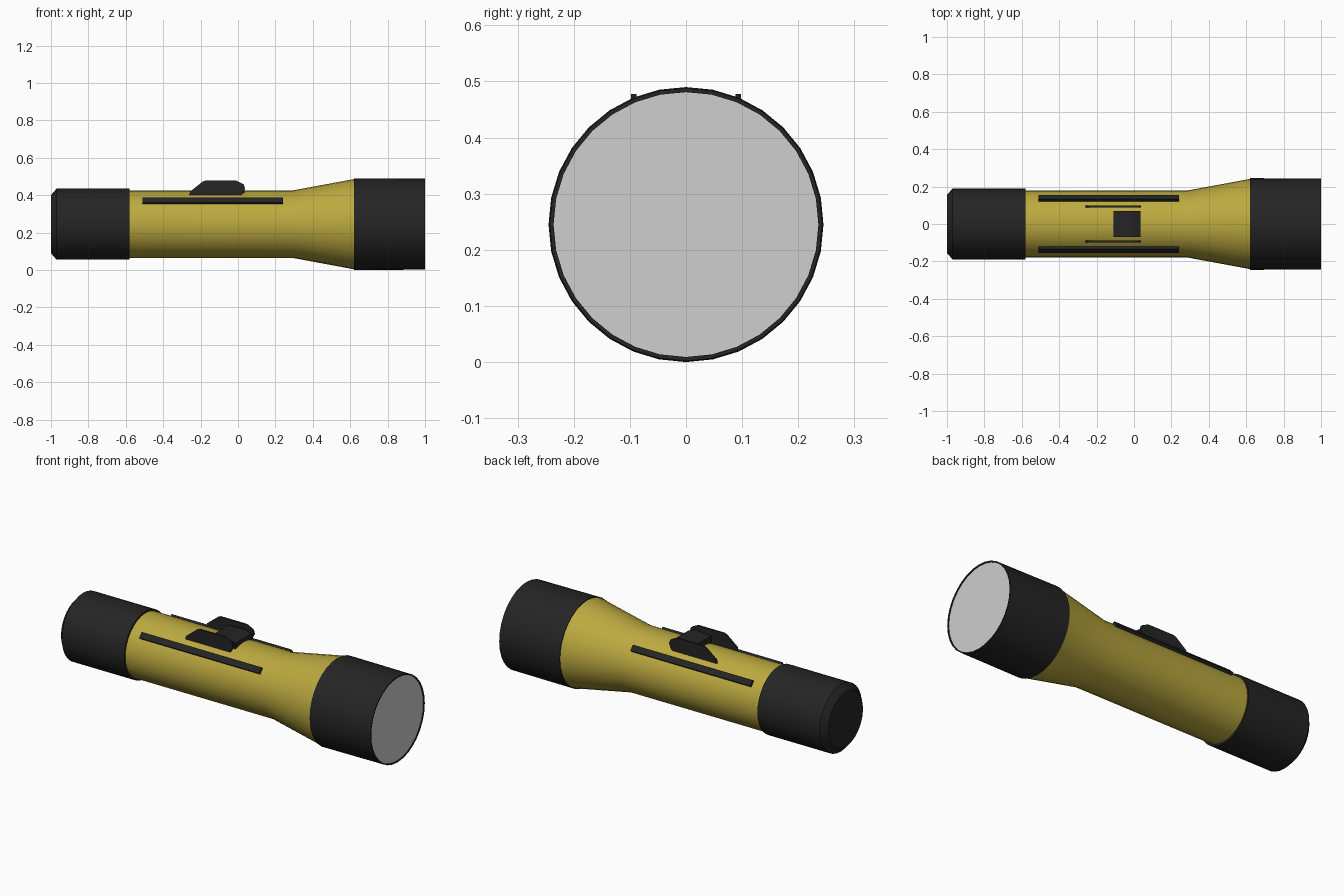
import bpy, bmesh, math

if "Cube" in bpy.data.objects:
    bpy.data.objects.remove(bpy.data.objects["Cube"])

CZ = 0.245      # height of the torch axis
SIDES = 32


def material(name, rgb):
    m = bpy.data.materials.new(name)
    m.diffuse_color = (*rgb, 1)
    m.use_nodes = True
    m.node_tree.nodes["Principled BSDF"].inputs["Base Color"].default_value = m.diffuse_color
    return m


YELLOW = material("yellow plastic", (0.50, 0.40, 0.05))
BLACK = material("black rubber", (0.018, 0.018, 0.018))
LENS = material("lens white", (0.62, 0.62, 0.62))


def finish(name, bm, mat, smooth=False):
    bmesh.ops.recalc_face_normals(bm, faces=bm.faces)
    me = bpy.data.meshes.new(name)
    bm.to_mesh(me)
    bm.free()
    me.materials.append(mat)
    ob = bpy.data.objects.new(name, me)
    bpy.context.collection.objects.link(ob)
    if smooth:
        bpy.context.view_layer.objects.active = ob
        ob.select_set(True)
        bpy.ops.object.shade_smooth_by_angle(angle=math.radians(25))
        ob.select_set(False)
    return ob


def lathe(name, profile, mat):
    """Turn (x, radius) points around the torch axis and cap both ends."""
    bm = bmesh.new()
    rings = []
    for x, r in profile:
        rings.append([bm.verts.new((x, r * math.sin(a), CZ + r * math.cos(a)))
                      for a in (2 * math.pi * i / SIDES for i in range(SIDES))])
    for a, b in zip(rings, rings[1:]):
        for i in range(SIDES):
            j = (i + 1) % SIDES
            bm.faces.new((a[i], a[j], b[j], b[i]))
    bm.faces.new(rings[0])
    bm.faces.new(rings[-1])
    return finish(name, bm, mat, True)


def extrude_profile(name, points, y0, y1, mat):
    """Extrude an (x, z) outline from y0 to y1."""
    bm = bmesh.new()
    face = bm.faces.new([bm.verts.new((x, y0, z)) for x, z in points])
    ext = bmesh.ops.extrude_face_region(bm, geom=[face])
    for v in ext["geom"]:
        if isinstance(v, bmesh.types.BMVert):
            v.co.y = y1
    return finish(name, bm, mat)


# Main tube with flared neck
lathe("body", [(-0.60, 0.18), (0.29, 0.18), (0.63, 0.243)], YELLOW)
# Tail cap with chamfered end
lathe("tail_cap", [(-1.0, 0.155), (-0.97, 0.19), (-0.58, 0.19), (-0.58, 0.17)], BLACK)
# Head ring with shallow recess, and the lens inside it
lathe("head_ring", [(0.62, 0.23), (0.62, 0.245), (1.0, 0.243), (1.0, 0.236), (0.99, 0.236)], BLACK)
lathe("lens", [(0.985, 0.236), (0.995, 0.236)], LENS)

# Switch: two guard plates and the slider between them
guard = [(-0.26, 0.40), (-0.255, 0.42), (-0.19, 0.472), (-0.175, 0.478), (-0.01, 0.478),
         (0.03, 0.458), (0.038, 0.435), (0.02, 0.40)]
for side, s in (("left", 1), ("right", -1)):
    extrude_profile("switch_guard_" + side, guard, s * 0.088, s * 0.098, BLACK)
slider = [(-0.11, 0.40), (-0.11, 0.455), (-0.01, 0.46), (0.034, 0.445), (0.034, 0.40)]
extrude_profile("switch_slider", slider, -0.07, 0.07, BLACK)

# Grip strips lying tangent to the tube
for side, s in (("left", 1), ("right", -1)):
    bpy.ops.mesh.primitive_cube_add(size=1)
    strip = bpy.context.object
    strip.name = "grip_strip_" + side
    ang = math.radians(48) * s
    strip.location = (-0.135, 0.184 * math.sin(ang), CZ + 0.184 * math.cos(ang))
    strip.rotation_euler = (-ang, 0, 0)
    strip.scale = (0.75, 0.034, 0.02)
    strip.data.materials.append(BLACK)
